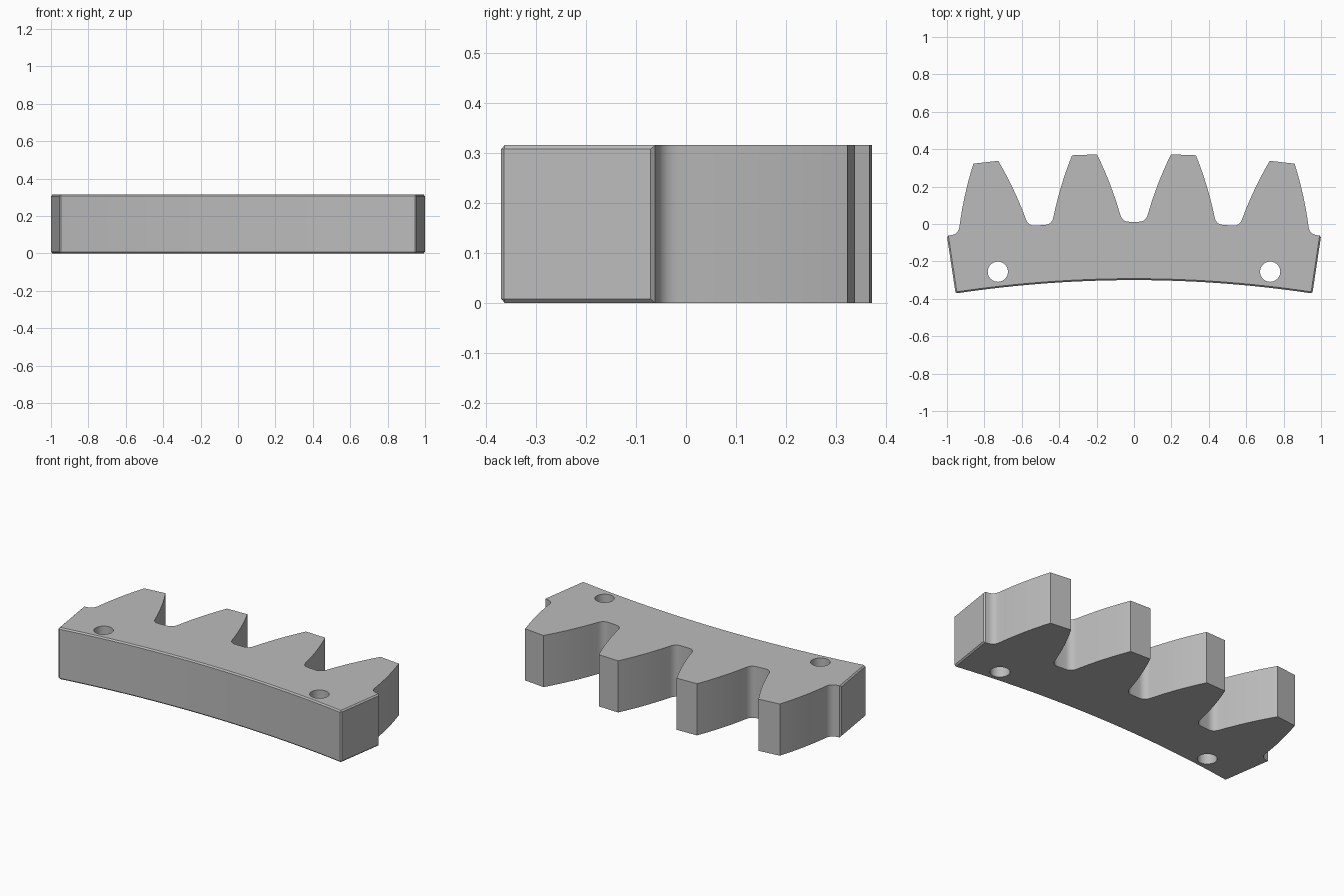
import bpy
import bmesh
from math import sin, cos, pi, radians

cube = bpy.data.objects.get("Cube")
if cube:
    bpy.data.objects.remove(cube)

HEIGHT = 0.315
CENTRE_Y = -6.70          # axis of the full gear
R_IN, R_ROOT, R_TIP = 6.40, 6.712, 7.075
PITCH = radians(360 / 84)
TEETH = 4
CHAMFER = 0.008

steel = bpy.data.materials.new("Grey Steel")
steel.use_nodes = True
steel.diffuse_color = (0.5, 0.5, 0.5, 1)
steel.node_tree.nodes["Principled BSDF"].inputs["Base Color"].default_value = (0.5, 0.5, 0.5, 1)


def polar(radius, angle):
    return (radius * sin(angle), CENTRE_Y + radius * cos(angle))


def half_tooth():
    """Right side of a tooth, tip to valley, as (half width, radius)."""
    points = []
    # Curved flank
    r_low, w_tip, w_low = 6.75, 0.067, 0.179
    for i in range(9):
        t = i / 8
        width = w_tip + (w_low - w_tip) * t + 0.032 * t * (1 - t)
        points.append((width, R_TIP + (r_low - R_TIP) * t))
    # Root fillet
    w_end, w_ctrl = 0.225, 0.189
    for i in range(1, 8):
        t = i / 7
        width = (1 - t) ** 2 * w_low + 2 * t * (1 - t) * w_ctrl + t * t * w_end
        radius = (1 - t) ** 2 * r_low + (1 - (1 - t) ** 2) * R_ROOT
        points.append((width, radius))
    return points


# Toothed outline from left to right, then the inner arc back
side = half_tooth()
span = PITCH * TEETH / 2
outline = [polar(R_ROOT, -span)]
for n in range(TEETH):
    middle = (n - (TEETH - 1) / 2) * PITCH
    outline += [polar(r, middle - w / r) for w, r in reversed(side)]
    outline += [polar(r, middle + w / r) for w, r in side]
outline.append(polar(R_ROOT, span))
steps = 24
outline += [polar(R_IN, span - 2 * span * i / steps) for i in range(steps + 1)]

# Extrude the outline into a solid
bm = bmesh.new()
base = bm.faces.new([bm.verts.new((x, y, 0)) for x, y in outline])
extruded = bmesh.ops.extrude_face_region(bm, geom=[base])
bmesh.ops.translate(bm, vec=(0, 0, HEIGHT),
                    verts=[v for v in extruded["geom"] if isinstance(v, bmesh.types.BMVert)])
bmesh.ops.recalc_face_normals(bm, faces=bm.faces[:])


# Chamfer the edges around the inner arc and both end faces
def on_arc(v):
    return abs(v.co.x ** 2 + (v.co.y - CENTRE_Y) ** 2 - R_IN ** 2) < 0.01


def on_end(v):
    corner = polar(R_ROOT, span)
    return abs(abs(v.co.x) - corner[0]) < 1e-4 and abs(v.co.y - corner[1]) < 1e-4


def chamfered(edge):
    a, b = edge.verts
    upright = abs(a.co.z - b.co.z) > 0.1
    if upright:
        return on_end(a) or (on_arc(a) and abs(a.co.x) > polar(R_IN, span)[0] - 1e-4)
    return (on_arc(a) or on_end(a)) and (on_arc(b) or on_end(b))


bmesh.ops.bevel(bm, geom=[e for e in bm.edges if chamfered(e)], offset=CHAMFER,
                segments=1, profile=0.5, affect='EDGES')
mesh = bpy.data.meshes.new("gear_segment")
bm.to_mesh(mesh)
bm.free()
mesh.materials.append(steel)
segment = bpy.data.objects.new("gear_segment", mesh)
bpy.context.collection.objects.link(segment)

# Two bolt holes through the body
for name, sign in (("left", 1), ("right", -1)):
    bpy.ops.mesh.primitive_cylinder_add(vertices=40, radius=0.054, depth=1,
                                        location=(sign * 0.728, -0.255, HEIGHT / 2))
    cutter = bpy.context.object
    cutter.name = name + "_hole_cutter"
    cutter.hide_render = True
    cutter.data.materials.append(steel)
    hole = segment.modifiers.new(name + "_hole", 'BOOLEAN')
    hole.operation = 'DIFFERENCE'
    hole.solver = 'EXACT'
    hole.object = cutter
    bpy.context.view_layer.objects.active = segment
    bpy.ops.object.modifier_apply(modifier=hole.name)
    bpy.data.objects.remove(cutter)

# Smooth flanks and hole walls, crisp edges elsewhere
bpy.ops.object.select_all(action='DESELECT')
segment.select_set(True)
bpy.context.view_layer.objects.active = segment
bpy.ops.object.shade_smooth_by_angle(angle=radians(25))
